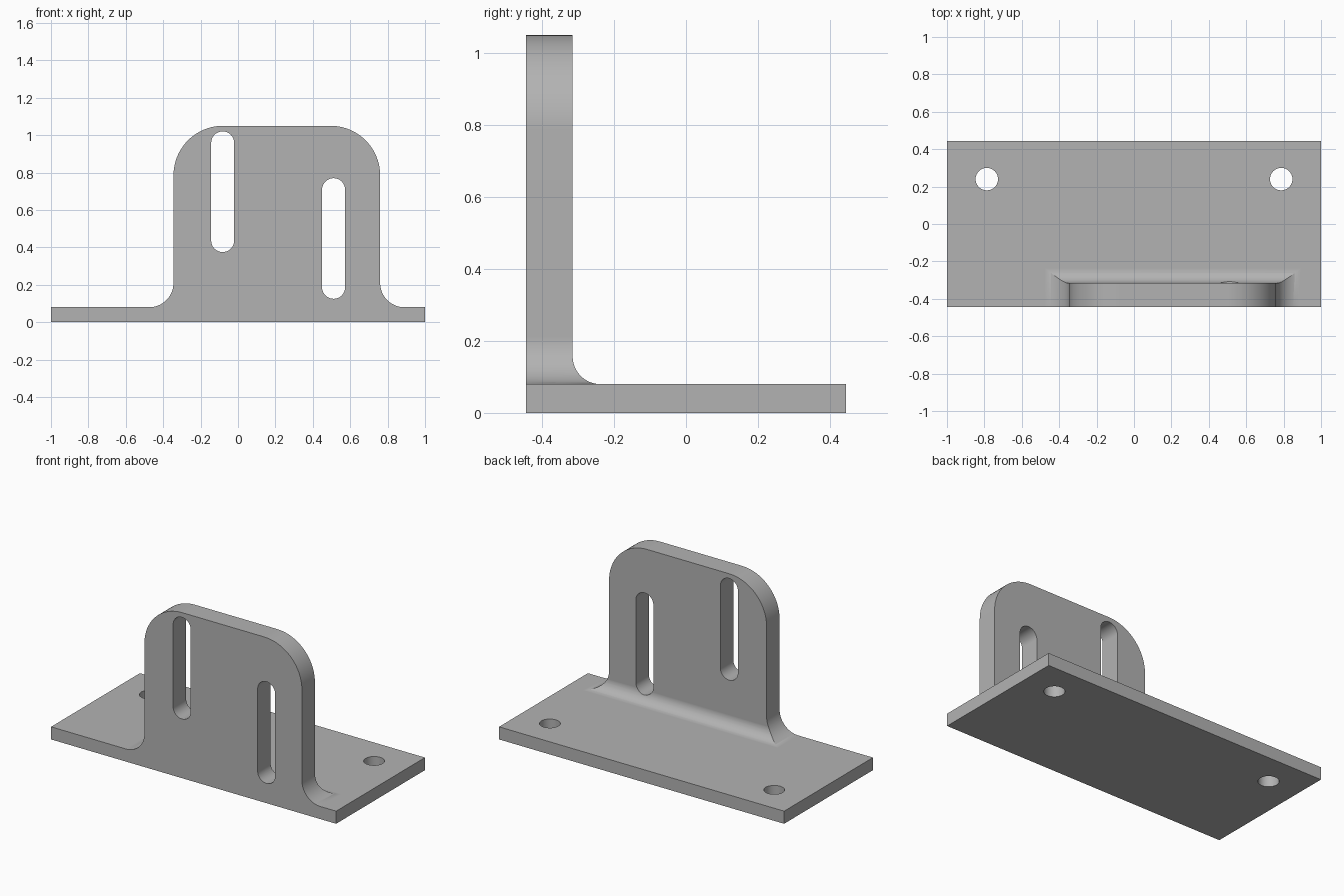
import bpy, bmesh
from math import sin, cos, radians
from mathutils import Vector

cube = bpy.data.objects.get("Cube")
if cube:
    bpy.data.objects.remove(cube, do_unlink=True)

# Main sizes
HALF_X, HALF_Y, BASE_Z, TOP_Z = 1.0, 0.445, 0.08, 1.05
LEFT, RIGHT, BACK = -0.345, 0.76, -0.315
R_TOP, R_SIDE, R_BACK = 0.265, 0.13, 0.077
SLOT_R, HOLE_R = 0.0615, 0.06

steel = bpy.data.materials.new("plain_grey")
steel.use_nodes = True
grey = (0.45, 0.45, 0.45, 1)
steel.diffuse_color = grey
steel.node_tree.nodes["Principled BSDF"].inputs["Base Color"].default_value = grey


def arc(cx, cy, r, start, end, steps=20):
    """Points along a circular arc, angles in degrees."""
    angles = [radians(start + (end - start) * i / steps) for i in range(steps + 1)]
    return [(cx + r * cos(a), cy + r * sin(a)) for a in angles]


def prism(name, outline, place, sweep):
    """Extrude a 2D outline placed in space along the sweep vector."""
    bm = bmesh.new()
    face = bm.faces.new([bm.verts.new(place(u, v)) for u, v in outline])
    top = bmesh.ops.extrude_face_region(bm, geom=[face])["geom"]
    bmesh.ops.translate(bm, vec=Vector(sweep),
                        verts=[g for g in top if isinstance(g, bmesh.types.BMVert)])
    bmesh.ops.recalc_face_normals(bm, faces=bm.faces)
    mesh = bpy.data.meshes.new(name)
    bm.to_mesh(mesh)
    bm.free()
    mesh.materials.append(steel)
    obj = bpy.data.objects.new(name, mesh)
    bpy.context.collection.objects.link(obj)
    return obj


def combine(obj, tool, operation):
    """Apply a boolean and discard the tool."""
    bpy.context.view_layer.objects.active = obj
    mod = obj.modifiers.new("cut", "BOOLEAN")
    mod.object, mod.operation, mod.solver = tool, operation, "EXACT"
    bpy.ops.object.modifier_apply(modifier=mod.name)
    bpy.data.objects.remove(tool, do_unlink=True)


# Front silhouette: base, side fillets and rounded upright
front = [(-HALF_X, 0), (HALF_X, 0), (HALF_X, BASE_Z)]
front += arc(RIGHT + R_SIDE, BASE_Z + R_SIDE, R_SIDE, 270, 180)
front += arc(RIGHT - R_TOP, TOP_Z - R_TOP, R_TOP, 0, 90)
front += arc(LEFT + R_TOP, TOP_Z - R_TOP, R_TOP, 90, 180)
front += arc(LEFT - R_SIDE, BASE_Z + R_SIDE, R_SIDE, 0, -90)
front += [(-HALF_X, BASE_Z)]
bracket = prism("angle_bracket", front, lambda u, v: (u, -1, v), (0, 2, 0))

# Side silhouette: L shape with a fillet behind the upright
side = [(-HALF_Y, -0.2), (HALF_Y, -0.2), (HALF_Y, BASE_Z)]
side += arc(BACK + R_BACK, BASE_Z + R_BACK, R_BACK, 270, 180)
side += [(BACK, 1.3), (-HALF_Y, 1.3)]
combine(bracket, prism("side_profile", side, lambda u, v: (-1.5, u, v), (3, 0, 0)), "INTERSECT")

# Adjustment slots through the upright
for x, low, high in ((-0.082, 0.375, 1.02), (0.511, 0.125, 0.77)):
    slot = arc(x, high - SLOT_R, SLOT_R, 0, 180) + arc(x, low + SLOT_R, SLOT_R, 180, 360)
    combine(bracket, prism("slot_cutter", slot, lambda u, v: (u, -0.7, v), (0, 0.6, 0)), "DIFFERENCE")

# Mounting holes through the base
for x in (-0.787, 0.787):
    hole = arc(x, 0.24, HOLE_R, 0, 360, 40)[:-1]
    combine(bracket, prism("hole_cutter", hole, lambda u, v: (u, v, -0.3), (0, 0, 0.6)), "DIFFERENCE")

# Smooth curves, crisp edges
bpy.ops.object.select_all(action="DESELECT")
bracket.select_set(True)
bpy.context.view_layer.objects.active = bracket
bpy.ops.object.shade_smooth_by_angle(angle=radians(20))
weighted = bracket.modifiers.new("weighted_normals", "WEIGHTED_NORMAL")
weighted.keep_sharp = True
